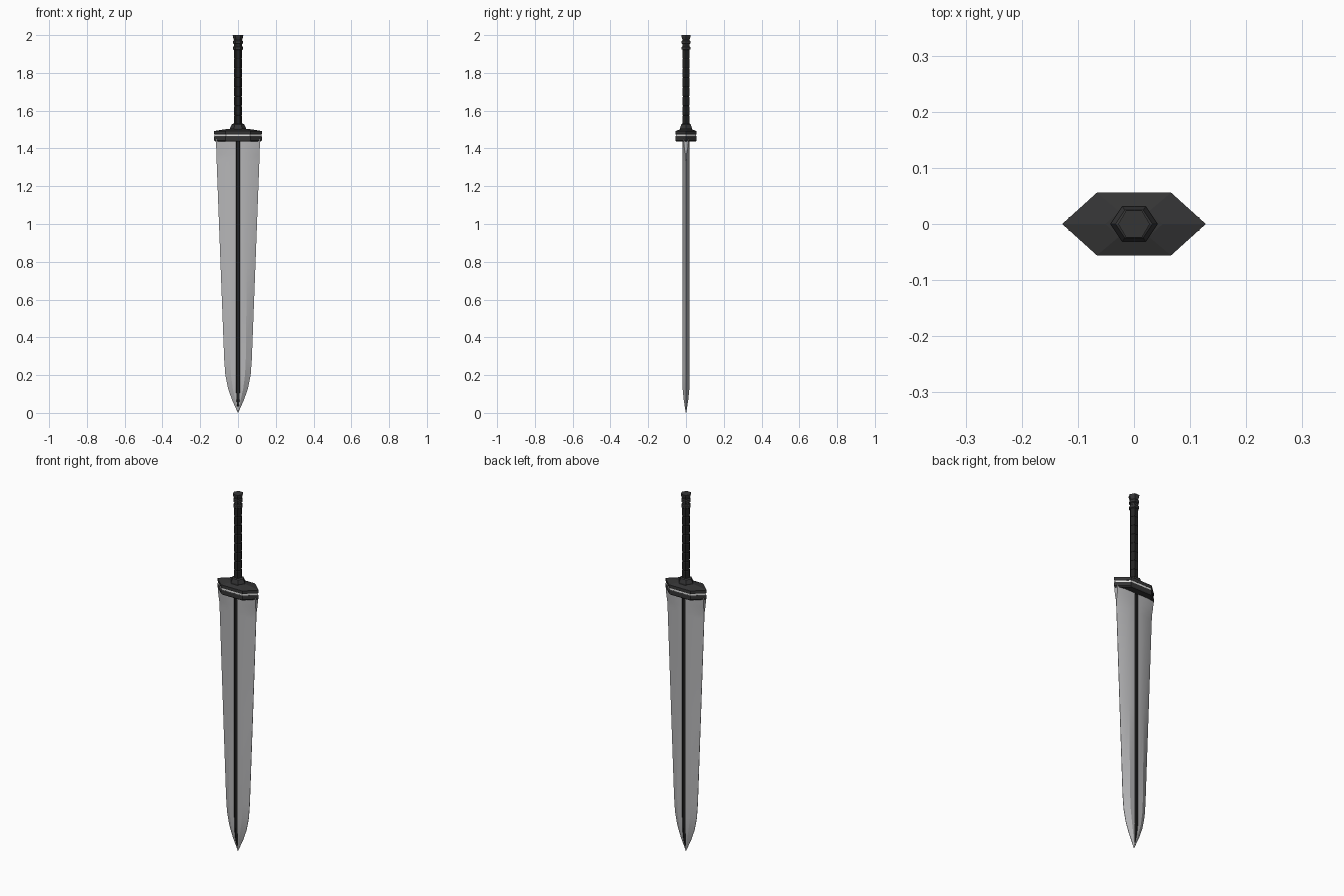
import bpy, bmesh
from math import cos, sin, pi

cube = bpy.data.objects.get("Cube")
if cube:
    bpy.data.objects.remove(cube, do_unlink=True)


def material(name, r, g, b):
    m = bpy.data.materials.new(name)
    m.use_nodes = True
    m.diffuse_color = (r, g, b, 1)
    m.node_tree.nodes["Principled BSDF"].inputs["Base Color"].default_value = (r, g, b, 1)
    return m


steel = material("blade steel", 0.47, 0.47, 0.48)
pale = material("pale trim", 0.75, 0.75, 0.74)
iron = material("dark iron", 0.035, 0.035, 0.036)
leather = material("black grip", 0.016, 0.016, 0.016)


def loft(name, rings, mats, smooth=None):
    """Skin a stack of equal-sized rings and cap both ends."""
    bm = bmesh.new()
    loops = [[bm.verts.new(p) for p in ring] for ring in rings]
    n = len(loops[0])
    for low, high in zip(loops, loops[1:]):
        for i in range(n):
            j = (i + 1) % n
            bm.faces.new((low[i], low[j], high[j], high[i]))
    bm.faces.new(loops[0][::-1])
    bm.faces.new(loops[-1])
    bmesh.ops.recalc_face_normals(bm, faces=bm.faces)
    mesh = bpy.data.meshes.new(name)
    bm.to_mesh(mesh)
    bm.free()
    for m in mats:
        mesh.materials.append(m)
    obj = bpy.data.objects.new(name, mesh)
    bpy.context.collection.objects.link(obj)
    if smooth:
        bpy.ops.object.select_all(action="DESELECT")
        obj.select_set(True)
        bpy.context.view_layer.objects.active = obj
        bpy.ops.object.shade_smooth_by_angle(angle=smooth)
    return obj


def hex_ring(r, z, squash=1.0):
    return [(r * cos(k * pi / 3), r * squash * sin(k * pi / 3), z) for k in range(6)]


def hex_stack(name, profile, mat, squash=1.0):
    return loft(name, [hex_ring(r, z, squash) for r, z in profile], [mat])


def guard_ring(s, z):
    half = [(0.128, 0), (0.066, 0.056), (-0.066, 0.056)]
    return [(x * s, y * s, z) for x, y in half + [(-x, -y) for x, y in half]]


def guard_slab(name, profile, mat):
    return loft(name, [guard_ring(s, z) for s, z in profile], [mat])


# Blade: height, half width, bevel line, half thickness, edge half thickness
stations = [
    (0.0, 0.001, 0.0008, 0.001, 0.0003),
    (0.03, 0.014, 0.006, 0.006, 0.001),
    (0.07, 0.032, 0.015, 0.012, 0.001),
    (0.13, 0.053, 0.028, 0.018, 0.001),
    (0.20, 0.067, 0.037, 0.019, 0.001),
    (0.28, 0.073, 0.041, 0.019, 0.001),
    (0.80, 0.093, 0.047, 0.019, 0.001),
    (1.33, 0.113, 0.055, 0.019, 0.001),
    (1.37, 0.114, 0.058, 0.019, 0.003),
    (1.40, 0.115, 0.068, 0.019, 0.009),
    (1.45, 0.117, 0.078, 0.019, 0.012),
]


def blade_ring(z, w, b, t, e):
    g = min(0.010, b * 0.55)
    floor = t - min(0.005, t * 0.35)
    quarter = [(w, e), (b, t), (g, t), (g * 0.8, floor)]
    front = quarter + [(-x, y) for x, y in reversed(quarter)]
    return [(x, y, z) for x, y in front + [(-x, -y) for x, y in front]]


blade = loft("blade", [blade_ring(*s) for s in stations], [steel, leather], 0.35)

# Dark fuller: faces lying along the middle of the blade
for face in blade.data.polygons:
    if abs(face.normal.z) < 0.9 and all(
            abs(blade.data.vertices[v].co.x) < 0.0102 for v in face.vertices):
        if face.center.z > 0.02:
            face.material_index = 1

# Guard: two slabs around a pale band, the upper one with a sloped top
guard_slab("lower_guard", [(0.94, 1.437), (1.0, 1.443), (1.0, 1.461), (0.97, 1.465)], iron)
guard_slab("guard_band", [(0.965, 1.463), (0.965, 1.477)], pale)
guard_slab("upper_guard", [(0.97, 1.474), (1.0, 1.478), (1.0, 1.492), (0.4, 1.504)], iron)

# Collar where the grip meets the guard
hex_stack("grip_collar", [(0.042, 1.495), (0.042, 1.508), (0.033, 1.528), (0.024, 1.532)], iron, 0.86)

# Grip: wrapped segments separated by shallow seams
grip_profile = []
bottom, top, count = 1.525, 1.925, 8
step = (top - bottom) / count
for i in range(count):
    z = bottom + i * step
    grip_profile += [(0.019, z), (0.0215, z + 0.004),
                     (0.0215, z + step - 0.004), (0.019, z + step - 0.0005)]
hex_stack("grip", grip_profile, leather)

# Pommel: two rings and a flared cap
hex_stack("pommel", [
    (0.019, 1.92), (0.026, 1.925), (0.026, 1.938), (0.020, 1.942),
    (0.020, 1.952), (0.026, 1.956), (0.026, 1.968), (0.021, 1.974),
    (0.027, 1.990), (0.028, 2.0)], iron)
